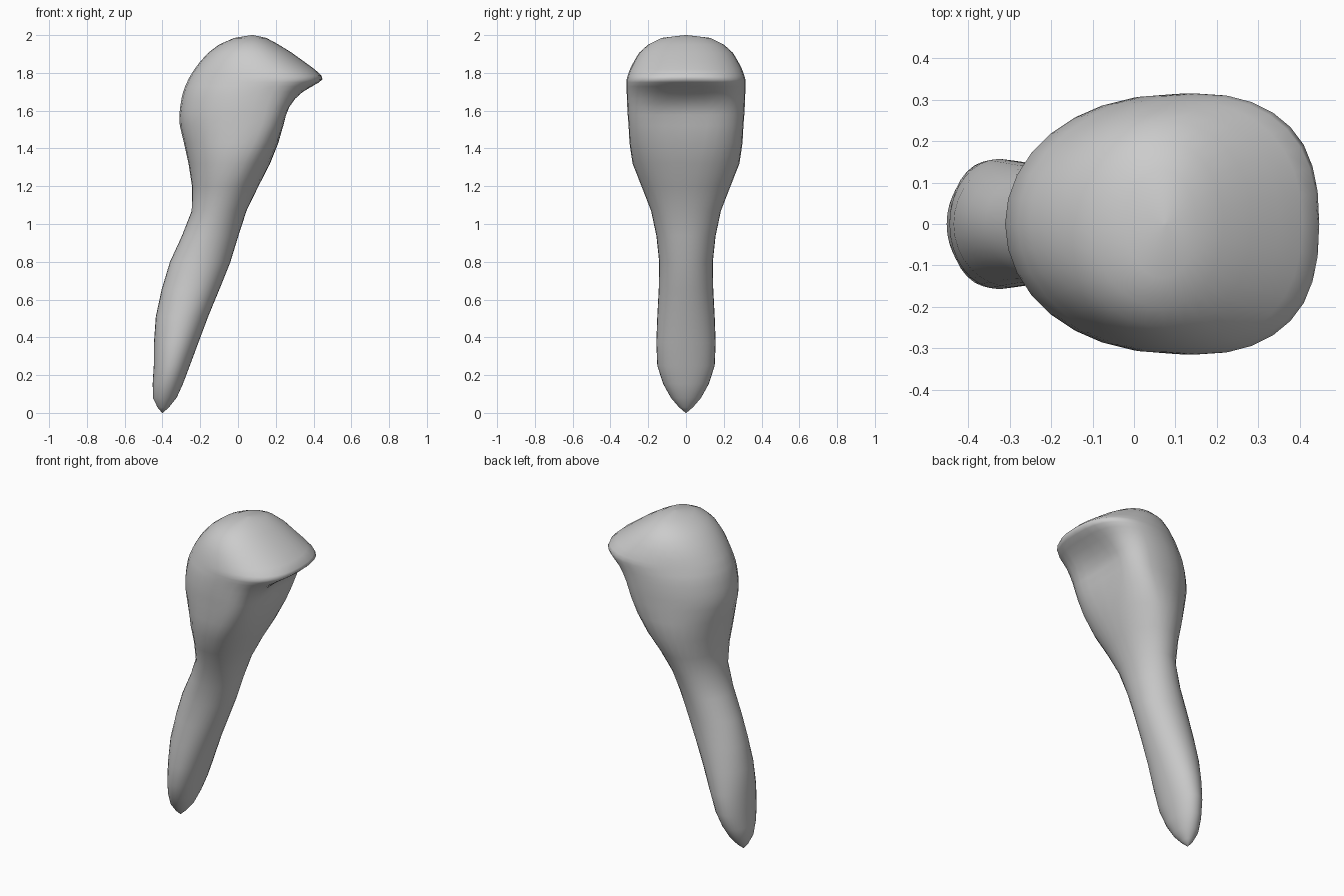
import bpy, bmesh
from math import sin, cos, pi, exp
from mathutils import Vector

if "Cube" in bpy.data.objects:
    bpy.data.objects.remove(bpy.data.objects["Cube"])

SEGMENTS = 32

# Key sections up the body: z, left x, right x, half width
keys = [Vector(k) for k in (
    (0.0, -0.402, -0.398, 0.002),
    (0.08, -0.45, -0.325, 0.08),
    (0.25, -0.446, -0.255, 0.152),
    (0.51, -0.435, -0.158, 0.152),
    (0.80, -0.36, -0.04, 0.142),
    (1.07, -0.245, 0.045, 0.185),
    (1.32, -0.262, 0.17, 0.283),
    (1.52, -0.308, 0.248, 0.304),
    (1.62, -0.306, 0.292, 0.311),
    (1.70, -0.29, 0.365, 0.314),
    (1.75, -0.27, 0.44, 0.315),
    (1.785, -0.252, 0.448, 0.309),
    (1.86, -0.20, 0.35, 0.276),
    (1.95, -0.10, 0.215, 0.20),
    (2.0, 0.07, 0.08, 0.005),
)]


def between(i):
    """Point halfway between two keys on a smooth curve."""
    a, b = keys[max(i - 1, 0)], keys[min(i + 2, len(keys) - 1)]
    return (keys[i] + keys[i + 1]) * 0.5625 - (a + b) * 0.0625


def bump(z, centre, spread):
    return exp(-((z - centre) / spread) ** 2)


def power(v, n):
    return (1 if v >= 0 else -1) * abs(v) ** (2 / n)


def section_ring(bm, z, left, right, width):
    """Round back; the front turns flatter and dished below the beak."""
    centre = left + (right - left) * (0.51 + 0.14 * bump(z, 1.55, 0.25))
    square = 2.1 + 1.2 * bump(z, 1.54, 0.18)
    hollow = 0.03 * bump(z, 1.64, 0.11)
    ring = []
    for i in range(SEGMENTS):
        c, s = cos(2 * pi * i / SEGMENTS), sin(2 * pi * i / SEGMENTS)
        n = square if c > 0 else 2.0
        x = centre + (right - centre if c > 0 else centre - left) * power(c, n)
        y = width * power(s, n)
        if c > 0:
            x -= hollow * max(0, 1 - (y / (0.65 * width)) ** 2)
        ring.append(bm.verts.new((x, y, z)))
    return ring


# Loft the tapered root and domed crown as one closed body
sections = []
for i in range(len(keys) - 1):
    sections += [keys[i], between(i)]
# Rounded end of the dome
sections[-1] = Vector((1.985, -0.02, 0.15, 0.13))
sections.append(keys[-1])

bm = bmesh.new()
rings = [section_ring(bm, *s) for s in sections]
for low, high in zip(rings, rings[1:]):
    for i in range(SEGMENTS):
        j = (i + 1) % SEGMENTS
        bm.faces.new((low[i], low[j], high[j], high[i]))
bm.faces.new(rings[0])
bm.faces.new(rings[-1])
bmesh.ops.recalc_face_normals(bm, faces=bm.faces)
for face in bm.faces:
    face.smooth = True

mesh = bpy.data.meshes.new("tooth_body")
bm.to_mesh(mesh)
bm.free()
tooth = bpy.data.objects.new("tooth_body", mesh)
bpy.context.collection.objects.link(tooth)
